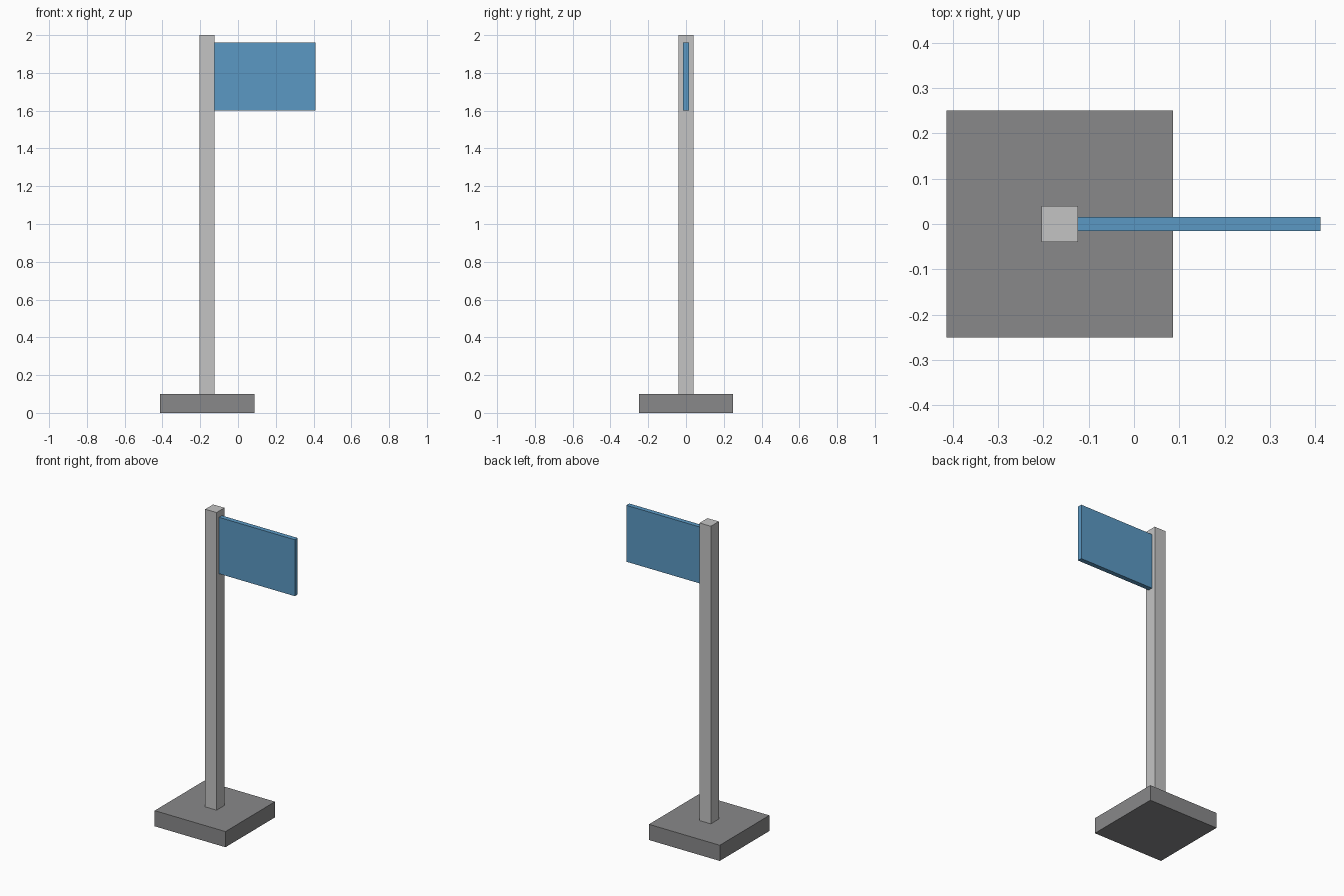
import bpy

if "Cube" in bpy.data.objects:
    bpy.data.objects.remove(bpy.data.objects["Cube"])


def material(name, rgb):
    mat = bpy.data.materials.new(name)
    mat.diffuse_color = (*rgb, 1.0)
    mat.use_nodes = True
    mat.node_tree.nodes["Principled BSDF"].inputs["Base Color"].default_value = mat.diffuse_color
    return mat


def box(name, low, high, mat):
    """Axis-aligned box between two corners."""
    centre = [(a + b) / 2 for a, b in zip(low, high)]
    bpy.ops.mesh.primitive_cube_add(size=1, location=centre)
    obj = bpy.context.object
    obj.name = name
    obj.scale = [b - a for a, b in zip(low, high)]
    bpy.ops.object.transform_apply(location=False, rotation=False, scale=True)
    obj.data.materials.append(mat)
    return obj


dark_grey = material("dark grey", (0.25, 0.25, 0.255))
light_grey = material("light grey", (0.55, 0.55, 0.55))
blue = material("blue", (0.105, 0.318, 0.552))

POST_X = -0.1635  # post axis, also the middle of the base

# square foot slab
box("base", (POST_X - 0.25, -0.25, 0), (POST_X + 0.25, 0.25, 0.1), dark_grey)
# upright post, running down through the slab
box("post", (POST_X - 0.04, -0.04, 0.001), (POST_X + 0.04, 0.04, 2), light_grey)
# sign panel, let slightly into the post
box("sign_panel", (POST_X + 0.035, -0.015, 1.6), (0.4115, 0.015, 1.96), blue)
